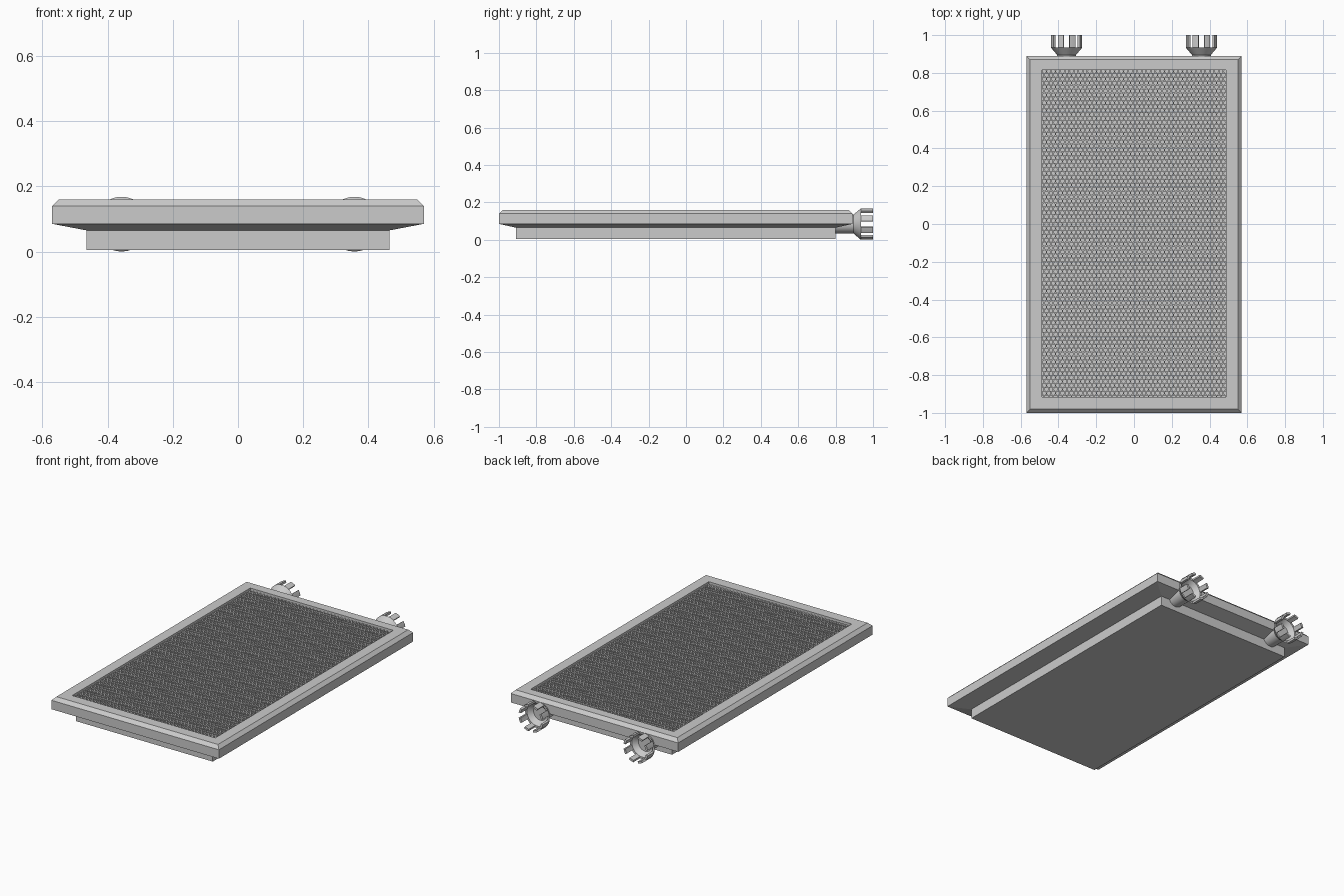
import bpy
import bmesh
from math import sin, cos, pi, radians, sqrt
from mathutils import Vector

if "Cube" in bpy.data.objects:
    bpy.data.objects.remove(bpy.data.objects["Cube"], do_unlink=True)

# One light grey plastic
grey = bpy.data.materials.new("light_grey")
grey.use_nodes = True
colour = (0.6, 0.6, 0.6, 1)
grey.diffuse_color = colour
grey.node_tree.nodes["Principled BSDF"].inputs["Base Color"].default_value = colour


def finish(bm, name):
    bmesh.ops.recalc_face_normals(bm, faces=bm.faces)
    mesh = bpy.data.meshes.new(name)
    bm.to_mesh(mesh)
    bm.free()
    mesh.materials.append(grey)
    obj = bpy.data.objects.new(name, mesh)
    bpy.context.collection.objects.link(obj)
    return obj


# Tray: stacked rectangles (half width, front, back, height), lofted
PANEL = (0.487, -0.917, 0.815)
RIM = (0.57, -1.0, 0.89)
BOX = (0.465, -0.91, 0.80)
BEVEL = (0.55, -0.98, 0.87)
levels = [(BOX, 0.005), (BOX, 0.065), (RIM, 0.085), (RIM, 0.14),
          (BEVEL, 0.16), (PANEL, 0.16), (PANEL, 0.128)]
bm = bmesh.new()
rings = []
for (hx, y0, y1), z in levels:
    corners = [(-hx, y0), (hx, y0), (hx, y1), (-hx, y1)]
    rings.append([bm.verts.new((x, y, z)) for x, y in corners])
for a, b in zip(rings, rings[1:]):
    for i in range(4):
        j = (i + 1) % 4
        bm.faces.new((a[i], a[j], b[j], b[i]))
bm.faces.new(rings[0])
bm.faces.new(rings[-1])
finish(bm, "tray_frame")


# Perforated sheet: honeycomb cells, each with a hexagonal hole
PITCH, HOLE = 0.024, 0.72
TOP, UNDER = 0.147, 0.128
cell_r = PITCH / sqrt(3)
row_step = cell_r * 1.5
hexagon = [Vector((sin(k * pi / 3), cos(k * pi / 3), 0)) * cell_r for k in range(6)]
hx, y0, y1 = PANEL
bm = bmesh.new()
for row in range(int((y1 - y0) / row_step) + 2):
    for col in range(int(2 * hx / PITCH) + 2):
        centre = Vector((-hx + (col + row % 2 / 2) * PITCH, y0 + row * row_step, TOP))
        outer = [bm.verts.new(centre + p) for p in hexagon]
        inner = [bm.verts.new(centre + p * HOLE) for p in hexagon]
        low = [bm.verts.new(v.co + Vector((0, 0, UNDER - TOP))) for v in inner]
        for a, b in ((outer, inner), (inner, low)):
            for i in range(6):
                j = (i + 1) % 6
                bm.faces.new((a[i], b[i], b[j], a[j]))
bmesh.ops.remove_doubles(bm, verts=bm.verts, dist=0.0005)
# Trim the sheet to the frame opening
for point, normal in (((hx, 0, 0), (1, 0, 0)), ((-hx, 0, 0), (-1, 0, 0)),
                      ((0, y1, 0), (0, 1, 0)), ((0, y0, 0), (0, -1, 0))):
    bmesh.ops.bisect_plane(bm, geom=bm.verts[:] + bm.edges[:] + bm.faces[:],
                           plane_co=point, plane_no=normal, clear_outer=True)
finish(bm, "perforated_sheet")


# Snap connector: stem, flared cup and a crown of eight fingers
SEGMENTS = 32
AXIS_Z = 0.084


def connector(name, cx):
    bm = bmesh.new()

    def ring(r, y):
        turn = 2 * pi / SEGMENTS
        return [bm.verts.new((cx + r * cos((i - 0.0) * turn), y,
                              AXIS_Z + r * sin(i * turn))) for i in range(SEGMENTS)]

    stem, neck = ring(0.05, 0.79), ring(0.05, 0.895)
    lip_out, tip_out = ring(0.084, 0.935), ring(0.084, 1.0)
    tip_in, lip_in, floor = ring(0.071, 1.0), ring(0.071, 0.935), ring(0.045, 0.908)
    bm.faces.new(stem)
    bm.faces.new(floor)

    def is_finger(i):
        return i % 4 in (1, 2)

    for i in range(SEGMENTS):
        j = (i + 1) % SEGMENTS
        strips = [(stem, neck), (neck, lip_out), (lip_in, floor)]
        if is_finger(i):
            strips += [(lip_out, tip_out), (tip_out, tip_in), (tip_in, lip_in)]
        else:
            strips.append((lip_out, lip_in))
        for a, b in strips:
            bm.faces.new((a[i], a[j], b[j], b[i]))
        if is_finger(i) != is_finger(j):
            bm.faces.new((lip_out[j], tip_out[j], tip_in[j], lip_in[j]))
    loose = [v for v in bm.verts if not v.link_faces]
    bmesh.ops.delete(bm, geom=loose, context="VERTS")
    obj = finish(bm, name)
    bpy.ops.object.select_all(action="DESELECT")
    obj.select_set(True)
    bpy.context.view_layer.objects.active = obj
    bpy.ops.object.shade_smooth_by_angle(angle=radians(25))


for side, x in (("left", 0.357), ("right", -0.357)):
    connector(side + "_connector", x)
